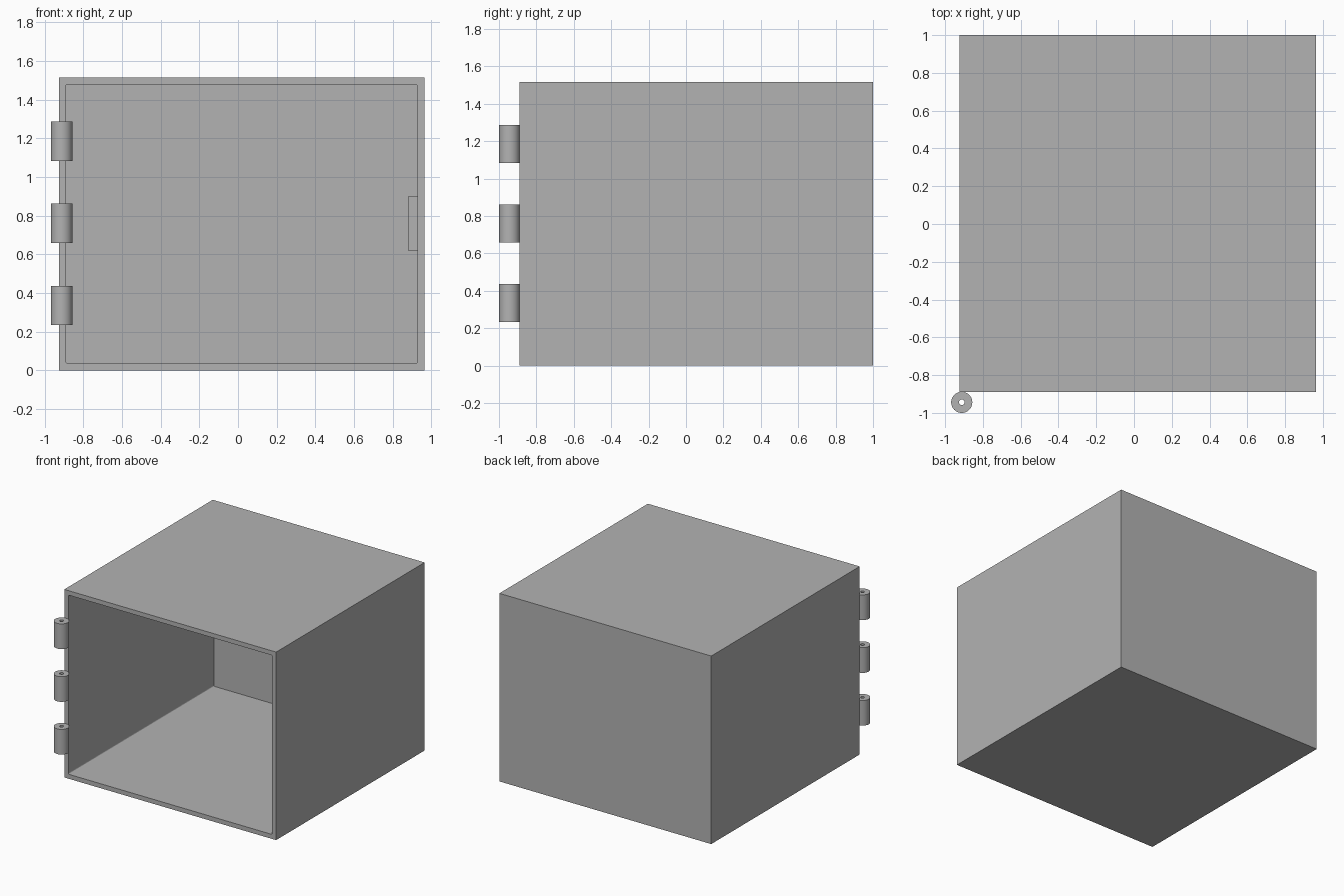
import bpy
import bmesh
from mathutils import Matrix, Vector

cube = bpy.data.objects.get("Cube")
if cube:
    bpy.data.objects.remove(cube, do_unlink=True)

GREY = (0.45, 0.45, 0.45, 1)
mat = bpy.data.materials.new("grey_metal")
mat.use_nodes = True
mat.diffuse_color = GREY
mat.node_tree.nodes["Principled BSDF"].inputs["Base Color"].default_value = GREY

LOW = Vector((-0.925, -0.89, 0))
HIGH = Vector((0.963, 1.0, 1.515))
WALL = 0.036


def finish(name, bm):
    bmesh.ops.recalc_face_normals(bm, faces=bm.faces)
    mesh = bpy.data.meshes.new(name)
    bm.to_mesh(mesh)
    bm.free()
    mesh.materials.append(mat)
    obj = bpy.data.objects.new(name, mesh)
    bpy.context.collection.objects.link(obj)
    return obj


def block(low, high):
    bm = bmesh.new()
    size, centre = high - low, (low + high) / 2
    bmesh.ops.create_cube(bm, size=1, matrix=Matrix.Translation(centre) @ Matrix.Diagonal((*size, 1)))
    return bm


# Open-fronted cabinet shell: inset the front, then push it back
bm = block(LOW, HIGH)
front = min(bm.faces, key=lambda f: f.calc_center_median().y)
bmesh.ops.inset_region(bm, faces=[front], thickness=WALL, use_even_offset=True)
bmesh.ops.delete(bm, geom=[front], context="FACES_ONLY")
rim = [e for e in bm.edges if e.is_boundary]
walls = bmesh.ops.extrude_edge_only(bm, edges=rim)["geom"]
inner = [v for v in walls if isinstance(v, bmesh.types.BMVert)]
for v in inner:
    v.co.y = HIGH.y - WALL
bmesh.ops.contextual_create(bm, geom=inner)
# Slightly rounded corners along the depth of the cavity
long_edges = [e for e in bm.edges if sum(v in inner for v in e.verts) == 1]
bmesh.ops.bevel(bm, geom=long_edges, offset=0.008, segments=3, profile=0.5, affect="EDGES")
finish("cabinet_shell", bm)

# Catch block on the inside of the left wall, set back from the opening
finish("door_catch", block(Vector((0.88, -0.80, 0.62)), Vector((0.935, -0.75, 0.90))))


# Hinge barrels with a narrow pin hole
def hinge(name, bottom, height=0.203, radius=0.056, hole=0.015, sides=48):
    bm = bmesh.new()
    profile = [(hole, 0), (radius, 0), (radius, height), (hole, height), (hole, 0)]
    verts = [bm.verts.new((r, 0, z)) for r, z in profile[:4]]
    edges = [bm.edges.new((verts[i], verts[(i + 1) % 4])) for i in range(4)]
    bmesh.ops.spin(bm, geom=verts + edges, cent=(0, 0, 0), axis=(0, 0, 1),
                   angle=6.283185, steps=sides, use_merge=True)
    bmesh.ops.remove_doubles(bm, verts=bm.verts, dist=0.0001)
    obj = finish(name, bm)
    obj.location = (-0.912, -0.944, bottom)
    bpy.ops.object.select_all(action="DESELECT")
    obj.select_set(True)
    bpy.context.view_layer.objects.active = obj
    bpy.ops.object.shade_smooth_by_angle()


for i, part in enumerate(("lower", "middle", "upper")):
    hinge(part + "_hinge", 0.234 + 0.425 * i)
